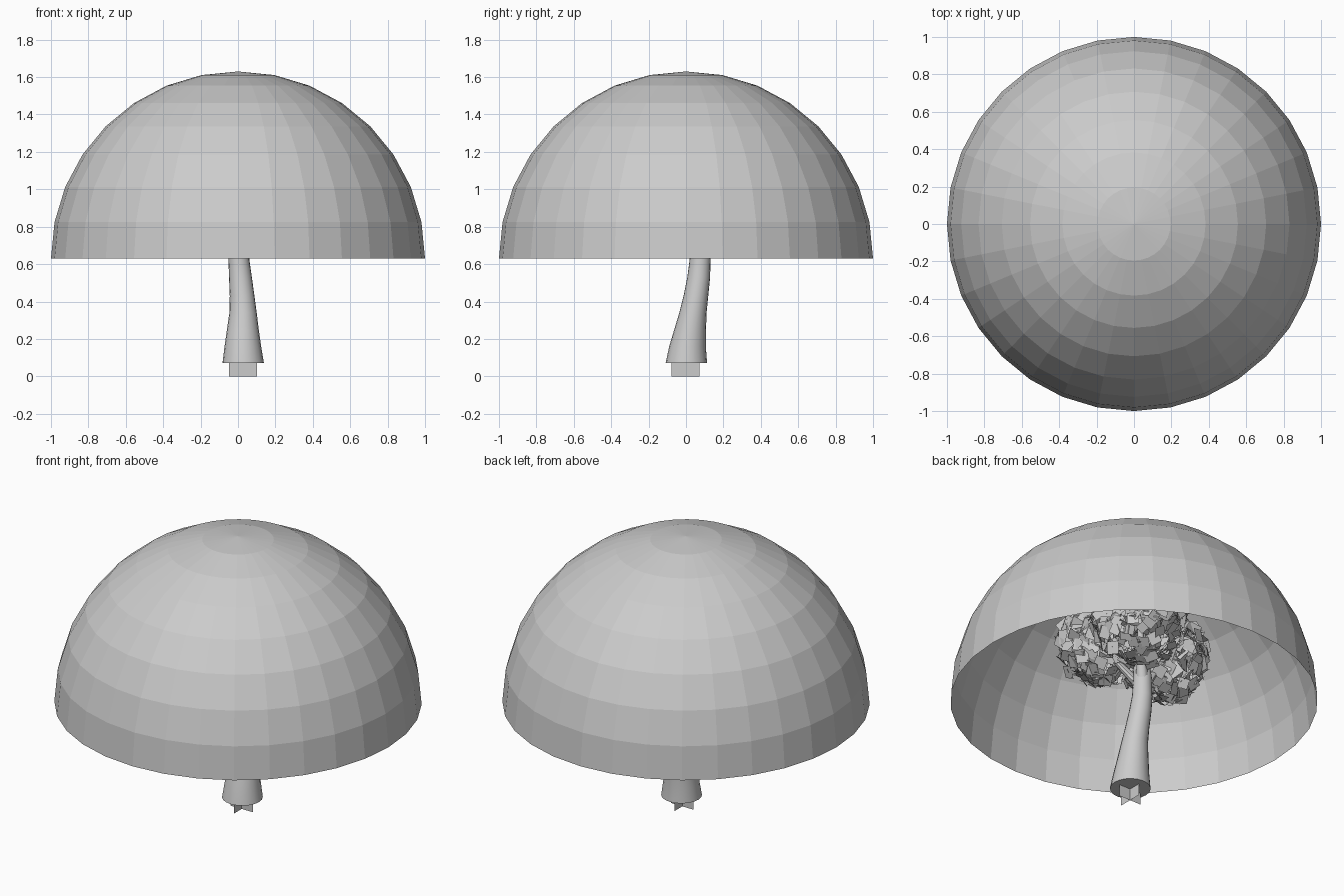
import bpy, bmesh, math, random
from mathutils import Vector, Matrix

if "Cube" in bpy.data.objects:
    bpy.data.objects.remove(bpy.data.objects["Cube"])

random.seed(4)


def make_object(name, bm, smooth=False):
    mesh = bpy.data.meshes.new(name)
    bm.to_mesh(mesh)
    bm.free()
    obj = bpy.data.objects.new(name, mesh)
    bpy.context.collection.objects.link(obj)
    if smooth:
        bpy.context.view_layer.objects.active = obj
        obj.select_set(True)
        bpy.ops.object.shade_smooth_by_angle(angle=math.radians(40))
        obj.select_set(False)
    return obj


def loft(name, stations, sides):
    """Stack of horizontal rings: (x, y, z, radius)."""
    bm = bmesh.new()
    rings = []
    for x, y, z, r in stations:
        rings.append([bm.verts.new((x + r * math.cos(a), y + r * math.sin(a), z))
                      for a in (2 * math.pi * i / sides for i in range(sides))])
    for low, high in zip(rings, rings[1:]):
        for i in range(sides):
            j = (i + 1) % sides
            bm.faces.new((low[i], low[j], high[j], high[i]))
    bm.faces.new(rings[0][::-1])
    bm.faces.new(rings[-1])
    return make_object(name, bm, smooth=True)


# Open faceted half-sphere canopy
bm = bmesh.new()
bmesh.ops.create_uvsphere(bm, u_segments=32, v_segments=16, radius=1,
                          matrix=Matrix.Translation((0, 0, 0.63)))
bmesh.ops.delete(bm, geom=[v for v in bm.verts if v.co.z < 0.62], context='VERTS')
make_object("canopy_dome", bm)

# Crooked trunk
loft("trunk", [(0.028, 0.002, 0.07, 0.111), (0.026, 0.008, 0.16, 0.098),
               (0.026, 0.022, 0.25, 0.085), (0.027, 0.037, 0.34, 0.073),
               (0.022, 0.053, 0.43, 0.066), (0.013, 0.068, 0.53, 0.061),
               (0.005, 0.075, 0.62, 0.056), (0.0, 0.073, 0.75, 0.05),
               (0.0, 0.06, 0.9, 0.04), (0.0, 0.05, 1.15, 0.02)], 20)

# Crossed cards under the trunk
bm = bmesh.new()
for dx, dy in ((0.075, 0), (0, 0.075)):
    bm.faces.new([bm.verts.new((0.026 + s * dx, s * dy - 0.002, z))
                  for s, z in ((-1, 0), (1, 0), (1, 0.14), (-1, 0.14))])
make_object("root_cards", bm)

# Leaf clusters: centre, radius
clusters = [((0.106, 0.177, 1.03), 0.27), ((0.078, -0.21, 1.06), 0.24),
            ((-0.24, -0.03, 1.0), 0.25), ((0.0, 0.04, 1.25), 0.27)]

# Branches reaching into the lower clusters
for n, (c, r) in enumerate(clusters[:3]):
    start = Vector((0.0, 0.073, 0.68))
    end = Vector(c)
    loft("branch_%d" % (n + 1),
         [(*start.lerp(end, t), 0.038 * (1 - 0.7 * t)) for t in (0, 0.5, 1)], 10)

# Square leaf cards scattered over each cluster
for n, (c, r) in enumerate(clusters):
    bm = bmesh.new()
    for i in range(420):
        z = random.uniform(-1, 1)
        a = random.uniform(0, 2 * math.pi)
        k = math.sqrt(1 - z * z)
        out = Vector((k * math.cos(a), k * math.sin(a), z))
        tilt = (out + Vector([random.uniform(-0.6, 0.6) for _ in range(3)])).normalized()
        pos = Vector(c) + out * r * random.uniform(0.8, 0.97)
        turn = tilt.to_track_quat('Z', 'Y').to_matrix() @ Matrix.Rotation(
            random.uniform(0, math.pi), 3, 'Z')
        h = random.uniform(0.025, 0.04)
        bm.faces.new([bm.verts.new(pos + turn @ Vector((u * h, v * h, 0)))
                      for u, v in ((-1, -1), (1, -1), (1, 1), (-1, 1))])
    make_object("leaf_cluster_%d" % (n + 1), bm)
